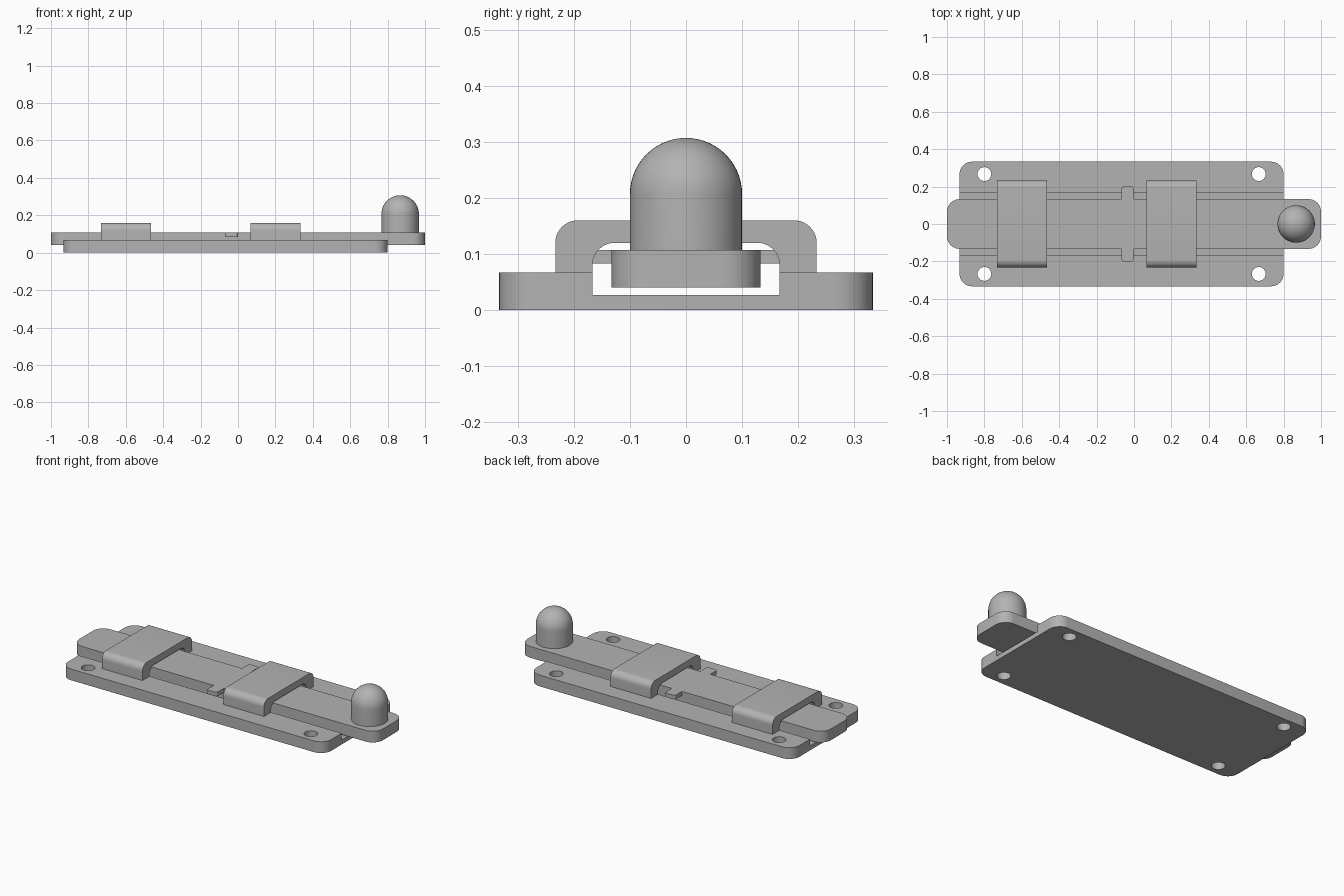
import bpy, bmesh, math
from mathutils import Vector

cube = bpy.data.objects.get("Cube")
if cube:
    bpy.data.objects.remove(cube, do_unlink=True)

steel = bpy.data.materials.new("grey steel")
steel.use_nodes = True
GREY = (0.45, 0.45, 0.45, 1)
steel.diffuse_color = GREY
steel.node_tree.nodes["Principled BSDF"].inputs["Base Color"].default_value = GREY


def arc(cx, cy, r, start, end, steps=10):
    """Points along an arc, angles in degrees."""
    angles = [math.radians(start + (end - start) * i / steps) for i in range(steps + 1)]
    return [(cx + r * math.cos(a), cy + r * math.sin(a)) for a in angles]


def rounded_rect(x0, x1, y0, y1, r):
    return (arc(x1 - r, y1 - r, r, 0, 90) + arc(x0 + r, y1 - r, r, 90, 180)
            + arc(x0 + r, y0 + r, r, 180, 270) + arc(x1 - r, y0 + r, r, 270, 360))


def finish(name, bm):
    bmesh.ops.recalc_face_normals(bm, faces=bm.faces)
    mesh = bpy.data.meshes.new(name)
    bm.to_mesh(mesh)
    bm.free()
    mesh.materials.append(steel)
    obj = bpy.data.objects.new(name, mesh)
    bpy.context.collection.objects.link(obj)
    return obj


def prism(name, outline, low, high, along_x=False):
    """Extrude an outline up z, or a (y, z) outline along x."""
    bm = bmesh.new()
    place = (lambda a, b: (low, a, b)) if along_x else (lambda a, b: (a, b, low))
    face = bm.faces.new([bm.verts.new(place(a, b)) for a, b in outline])
    step = Vector((high - low, 0, 0)) if along_x else Vector((0, 0, high - low))
    ext = bmesh.ops.extrude_face_region(bm, geom=[face])
    bmesh.ops.translate(bm, vec=step, verts=[v for v in ext["geom"] if isinstance(v, bmesh.types.BMVert)])
    return finish(name, bm)


def cut(target, cutter):
    mod = target.modifiers.new("cut", "BOOLEAN")
    mod.operation = "DIFFERENCE"
    mod.solver = "EXACT"
    mod.object = cutter
    bpy.context.view_layer.objects.active = target
    bpy.ops.object.modifier_apply(modifier=mod.name)
    bpy.data.objects.remove(cutter, do_unlink=True)


# Base plate with a channel and four screw holes
plate = prism("base_plate", rounded_rect(-0.933, 0.8, -0.333, 0.333, 0.067), 0, 0.067)
channel = [(-0.167, 0.027), (0.167, 0.027), (0.167, 0.1), (-0.167, 0.1)]
cut(plate, prism("channel_cutter", channel, -1.1, 1.1, along_x=True))
for x in (-0.8, 0.667):
    for y in (-0.267, 0.267):
        cut(plate, prism("hole_cutter", arc(x, y, 0.037, 0, 360, 32)[:-1], -0.1, 0.2))

# Sliding bolt and its stop tabs
bolt = prism("sliding_bolt", rounded_rect(-1, 1, -0.133, 0.133, 0.067), 0.04, 0.107)
tabs = [prism("stop_tab", rounded_rect(-0.067, 0, min(s * 0.12, s * 0.2), max(s * 0.12, s * 0.2), 0.013),
              0.083, 0.107) for s in (-1, 1)]

# Guide brackets bridging the bolt
outer = arc(0.193, 0.12, 0.04, 0, 90) + arc(-0.193, 0.12, 0.04, 90, 180)
inner = arc(-0.127, 0.08, 0.04, 180, 90) + arc(0.127, 0.08, 0.04, 90, 0)
profile = [(0.233, 0.067)] + outer + [(-0.233, 0.067), (-0.167, 0.067)] + inner + [(0.167, 0.067)]
brackets = [prism("guide_bracket", profile, x, x + 0.267, along_x=True) for x in (-0.733, 0.067)]

# Domed knob, lathed from a half profile
bm = bmesh.new()
half = [(0, 0.107)] + [(0.1, 0.107)] + arc(0, 0.207, 0.1, 0, 90, 14)
verts = [bm.verts.new((0.867 + r, 0, z)) for r, z in half]
edges = [bm.edges.new(pair) for pair in zip(verts, verts[1:])]
bmesh.ops.spin(bm, geom=verts + edges, cent=(0.867, 0, 0), axis=(0, 0, 1),
               angle=math.tau, steps=48, use_duplicate=False)
bmesh.ops.remove_doubles(bm, verts=bm.verts, dist=0.0005)
knob = finish("knob", bm)

# Smooth the rounded edges, keep corners sharp
bpy.ops.object.select_all(action="DESELECT")
for obj in [plate, bolt, knob] + tabs + brackets:
    obj.select_set(True)
bpy.context.view_layer.objects.active = plate
bpy.ops.object.shade_smooth_by_angle(angle=math.radians(30))
